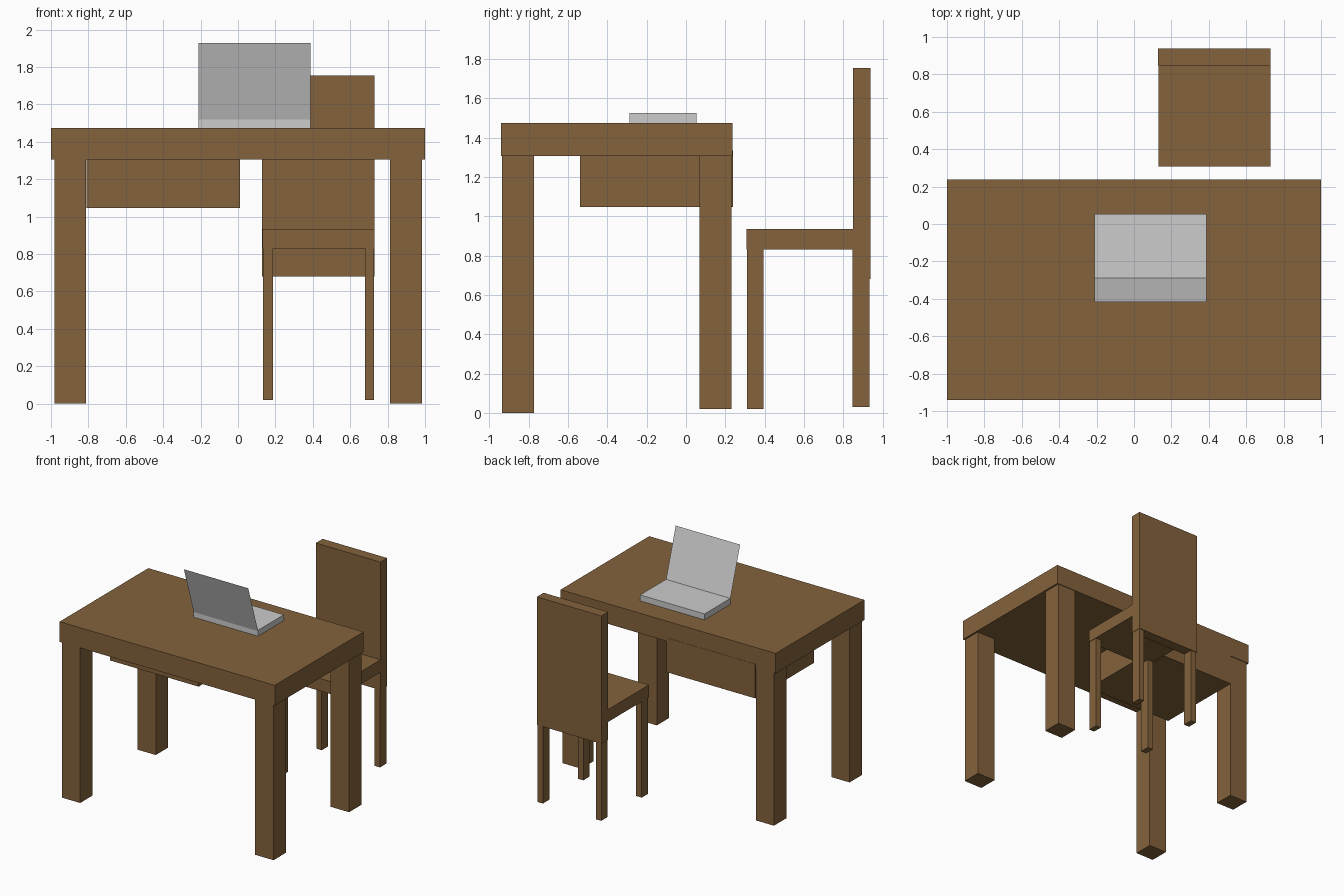
import bpy
import bmesh

default = bpy.data.objects.get("Cube")
if default:
    bpy.data.objects.remove(default, do_unlink=True)


def make_material(name, rgb):
    mat = bpy.data.materials.new(name)
    mat.use_nodes = True
    color = (*rgb, 1)
    mat.diffuse_color = color
    mat.node_tree.nodes["Principled BSDF"].inputs["Base Color"].default_value = color
    return mat


wood = make_material("brown wood", (0.231, 0.125, 0.045))
metal = make_material("light grey metal", (0.604, 0.604, 0.604))


def add_object(name, bm, mat):
    mesh = bpy.data.meshes.new(name)
    bm.to_mesh(mesh)
    bm.free()
    mesh.materials.append(mat)
    obj = bpy.data.objects.new(name, mesh)
    bpy.context.collection.objects.link(obj)
    return obj


def box(name, xs, ys, zs, mat=wood):
    """Box spanning the given ranges."""
    bm = bmesh.new()
    bmesh.ops.create_cube(bm, size=1)
    for v in bm.verts:
        v.co = [r[0] if c < 0 else r[1] for c, r in zip(v.co, (xs, ys, zs))]
    return add_object(name, bm, mat)


# Desk: top, hanging drawer box and four square legs
box("desk_top", (-1, 1), (-0.94, 0.237), (1.306, 1.475))
box("desk_drawer", (-0.81, 0.012), (-0.54, 0.239), (1.047, 1.335))
for side, xs in (("right", (-0.98, -0.812)), ("left", (0.812, 0.985))):
    box("desk_front_leg_" + side, xs, (-0.935, -0.772), (0, 1.32))
    box("desk_back_leg_" + side, xs, (0.068, 0.232), (0.02, 1.32))

# Chair: seat, tall back panel and four thin legs
box("chair_seat", (0.13, 0.731), (0.308, 0.86), (0.83, 0.935))
box("chair_back", (0.129, 0.73), (0.848, 0.938), (0.68, 1.755))
for side, xs in (("right", (0.135, 0.186)), ("left", (0.678, 0.727))):
    box("chair_front_leg_" + side, xs, (0.311, 0.395), (0.02, 0.85))
    box("chair_back_leg_" + side, xs, (0.846, 0.932), (0.03, 0.85))

# Laptop: keyboard base and a paper-thin tilted lid
left, right = -0.21, 0.388
box("laptop_base", (left, right), (-0.288, 0.054), (1.475, 1.525), metal)
bm = bmesh.new()
corners = [(left, -0.287, 1.515), (right, -0.287, 1.515),
           (right, -0.418, 1.927), (left, -0.418, 1.927)]
bm.faces.new([bm.verts.new(c) for c in corners])
add_object("laptop_lid", bm, metal)
